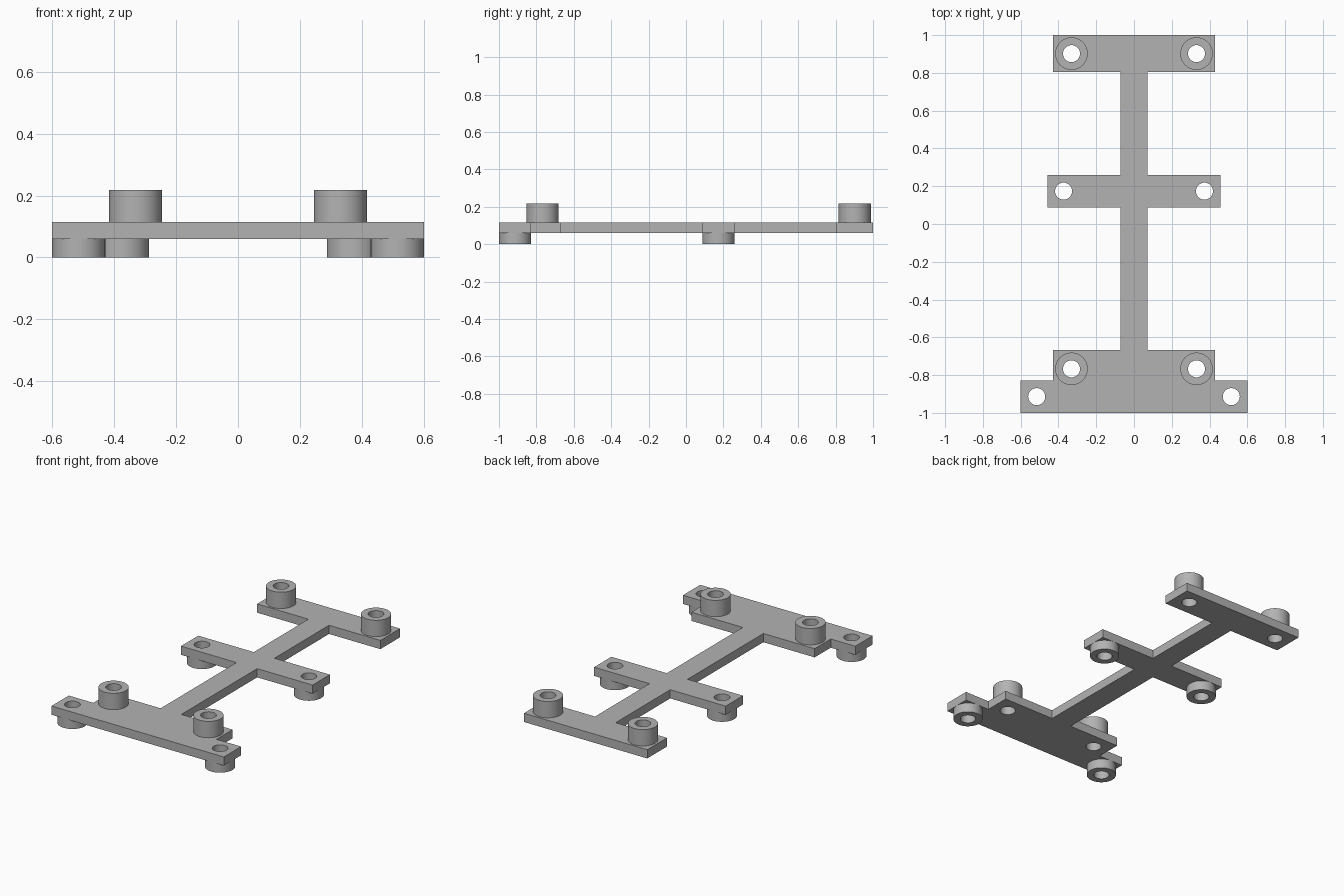
import bpy, bmesh, math

if "Cube" in bpy.data.objects:
    bpy.data.objects.remove(bpy.data.objects["Cube"])

grey = bpy.data.materials.new("plain_grey")
grey.diffuse_color = (0.45, 0.45, 0.45, 1)
grey.use_nodes = True
grey.node_tree.nodes["Principled BSDF"].inputs["Base Color"].default_value = grey.diffuse_color

BOSS_R, HOLE_R = 0.086, 0.045
PLATE_Z0, PLATE_Z1, TOP_Z = 0.06, 0.115, 0.218


def circle(cx, cy, r, n=64):
    return [(cx + r * math.cos(2 * math.pi * i / n),
             cy + r * math.sin(2 * math.pi * i / n)) for i in range(n)]


def prism(name, loops, z0, z1):
    """Extrude a flat outline (first loop) with holes (other loops) from z0 to z1."""
    cu = bpy.data.curves.new(name, 'CURVE')
    cu.dimensions, cu.fill_mode = '2D', 'BOTH'
    cu.extrude = (z1 - z0) / 2
    for loop in loops:
        sp = cu.splines.new('POLY')
        sp.points.add(len(loop) - 1)
        for p, (x, y) in zip(sp.points, loop):
            p.co = (x, y, 0, 1)
        sp.use_cyclic_u = True
    tmp = bpy.data.objects.new(name + "_tmp", cu)
    bpy.context.collection.objects.link(tmp)
    bpy.context.view_layer.update()
    me = bpy.data.meshes.new_from_object(
        tmp.evaluated_get(bpy.context.evaluated_depsgraph_get()))
    bpy.data.objects.remove(tmp)
    bpy.data.curves.remove(cu)
    # weld caps to walls and place at height
    bm = bmesh.new()
    bm.from_mesh(me)
    bmesh.ops.remove_doubles(bm, verts=bm.verts, dist=1e-5)
    bmesh.ops.recalc_face_normals(bm, faces=bm.faces)
    bmesh.ops.translate(bm, verts=bm.verts, vec=(0, 0, (z0 + z1) / 2))
    bm.to_mesh(me)
    bm.free()
    me.name = name
    me.materials.clear()
    me.materials.append(grey)
    ob = bpy.data.objects.new(name, me)
    bpy.context.collection.objects.link(ob)
    bpy.ops.object.select_all(action='DESELECT')
    ob.select_set(True)
    bpy.context.view_layer.objects.active = ob
    bpy.ops.object.shade_smooth_by_angle(angle=math.radians(30))
    return ob


# Boss positions: name, x, y, z range
bosses = [
    ("rear_upper_boss", 0.331, 0.902, PLATE_Z1, TOP_Z),
    ("front_upper_boss", 0.331, -0.767, PLATE_Z1, TOP_Z),
    ("middle_lower_boss", 0.373, 0.174, 0, PLATE_Z0),
    ("front_lower_boss", 0.515, -0.914, 0, PLATE_Z0),
]

# Right half of the plate outline, front to back, mirrored for the left
half = [(0.601, -1), (0.601, -0.828), (0.43, -0.828), (0.43, -0.668),
        (0.072, -0.668), (0.072, 0.088), (0.459, 0.088), (0.459, 0.26),
        (0.072, 0.26), (0.072, 0.804), (0.43, 0.804), (0.43, 1)]
outline = half + [(-x, y) for x, y in reversed(half)]

holes = [circle(s * x, y, HOLE_R) for _, x, y, _, _ in bosses for s in (-1, 1)]
prism("frame_plate", [outline] + holes, PLATE_Z0, PLATE_Z1)

# Hollow bosses, left and right
for name, x, y, z0, z1 in bosses:
    for side, s in (("left", -1), ("right", 1)):
        prism(f"{name}_{side}", [circle(s * x, y, BOSS_R), circle(s * x, y, HOLE_R)], z0, z1)
